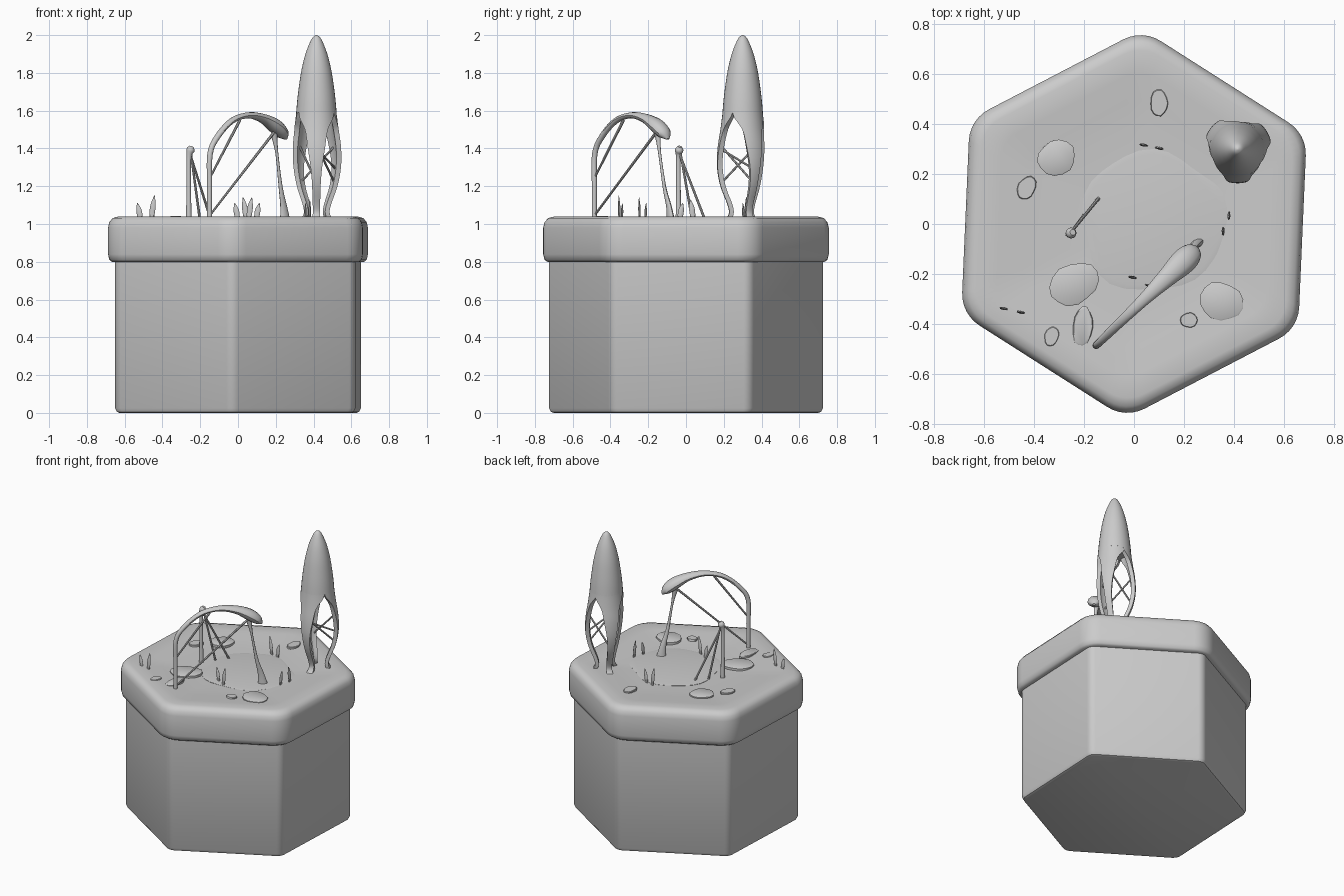
import bpy, math
from math import sin, cos, pi, radians
from mathutils import Vector

old = bpy.data.objects.get("Cube")
if old:
    bpy.data.objects.remove(old, do_unlink=True)

grey = bpy.data.materials.new("plain_grey")
grey.use_nodes = True
grey.diffuse_color = (0.6, 0.6, 0.6, 1)
grey.node_tree.nodes["Principled BSDF"].inputs["Base Color"].default_value = (0.6, 0.6, 0.6, 1)


def loft(name, rings, angle=35):
    """Skin a list of closed rings and cap both ends."""
    n = len(rings[0])
    verts = [tuple(p) for ring in rings for p in ring]
    faces = [tuple(range(n))[::-1], tuple(range(len(verts) - n, len(verts)))]
    for i in range(len(rings) - 1):
        a, b = i * n, i * n + n
        faces += [(a + j, a + (j + 1) % n, b + (j + 1) % n, b + j) for j in range(n)]
    mesh = bpy.data.meshes.new(name)
    mesh.from_pydata(verts, [], faces)
    mesh.materials.append(grey)
    mesh.shade_smooth()
    mesh.set_sharp_from_angle(angle=radians(angle))
    ob = bpy.data.objects.new(name, mesh)
    bpy.context.collection.objects.link(ob)
    return ob


def smooth_path(points, steps=5):
    """Spline through tuples of any length."""
    pts = [points[0]] + list(points) + [points[-1]]
    out = []
    for p0, p1, p2, p3 in zip(pts, pts[1:], pts[2:], pts[3:]):
        for k in range(steps):
            t = k / steps
            out.append(tuple(
                b + 0.5 * t * (c - a + t * (2 * a - 5 * b + 4 * c - d + t * (3 * (b - c) + d - a)))
                for a, b, c, d in zip(p0, p1, p2, p3)))
    return out + [points[-1]]


def tube(name, points, side, steps=5, sides=12):
    """Points hold x, y, z, radius across and radius along the side vector."""
    path = smooth_path(points, steps)
    pos = [Vector(p[:3]) for p in path]
    rings = []
    for i, p in enumerate(path):
        tangent = (pos[min(i + 1, len(pos) - 1)] - pos[max(i - 1, 0)]).normalized()
        lateral = (side - tangent * side.dot(tangent)).normalized()
        up = lateral.cross(tangent)
        rings.append([pos[i] + up * (p[3] * cos(2 * pi * j / sides))
                      + lateral * (p[4] * sin(2 * pi * j / sides)) for j in range(sides)])
    return loft(name, rings)


def strut(name, a, b, r0=0.006, r1=0.006):
    return tube(name, [(*a, r0, r0), (*b, r1, r1)], Vector((0.6, -0.75, 0.1)), steps=1, sides=8)


# Hexagonal body and rounded lid
def hexagon(R, r, z, scale=1):
    ring = []
    for k in range(6):
        t = radians(27.5 + 60 * k)
        c = R - r / cos(pi / 6)
        for j in range(7):
            a = t + radians(10 * j - 30)
            ring.append((scale * (c * cos(t) + r * cos(a)), scale * (c * sin(t) + r * sin(a)), z))
    return ring


loft("planter_body", [hexagon(0.735, 0.06, z, s) for s, z in
                      [(0.965, 0), (0.985, 0.005), (1, 0.025), (1, 0.85)]])
lid_profile = [(0.9, 0.8), (0.97, 0.8), (0.99, 0.81), (1, 0.84), (1, 0.98), (0.99, 1.01),
               (0.965, 1.031), (0.92, 1.04), (0.8, 1.035), (0.65, 1.026), (0.5, 1.018), (0.1, 1.014)]
loft("planter_lid", [hexagon(0.78, 0.15, z, s) for s, z in lid_profile], 50)


# Flat irregular pond and stones
def blob(name, x, y, rx, ry, turn, z0, z1, wobble, sides):
    rings = []
    for s, z in [(1, z0), (1, z1 - 0.003), (0.93, z1)]:
        ring = []
        for j in range(sides):
            a = 2 * pi * j / sides
            k = s * (1 + wobble * sin(3 * a + x * 20) + wobble * sin(5 * a + y * 30))
            u, v = rx * k * cos(a), ry * k * sin(a)
            ring.append((x + u * cos(turn) - v * sin(turn), y + u * sin(turn) + v * cos(turn), z))
        rings.append(ring)
    return loft(name, rings)


blob("pond", 0.08, 0.01, 0.295, 0.28, 0, 1.0, 1.021, 0.04, 32)
stones = [(0.10, 0.485, 0.035, 0.055, 0), (-0.31, 0.265, 0.078, 0.07, 0.6),
          (-0.43, 0.145, 0.035, 0.05, -0.5), (-0.24, -0.24, 0.105, 0.08, 0.5),
          (-0.205, -0.41, 0.04, 0.08, -0.1), (-0.33, -0.45, 0.028, 0.04, -0.3),
          (0.22, -0.385, 0.035, 0.03, 0), (0.35, -0.31, 0.09, 0.075, -0.3)]
for i, (x, y, rx, ry, turn) in enumerate(stones):
    top = 1.028 + 0.03 * max(0, math.hypot(x, y) - 0.3)
    blob(f"stone_{i + 1}", x, y, rx, ry, turn, 1.0, top + 0.006, 0.03, 14)

# Grass blades in pairs
tufts = [(0.045, 0.315, 0.11), (0.095, 0.305, 0.08), (-0.515, -0.34, 0.08), (-0.46, -0.352, 0.12),
         (0.38, 0.04, 0.10), (0.357, -0.035, 0.08), (0.0, -0.215, 0.08), (0.055, -0.245, 0.11)]
for i, (x, y, h) in enumerate(tufts):
    along = Vector((0, 1, 0)) if x > 0.3 else Vector((1, -0.2, 0))
    lean = along * (0.018 if i % 2 else -0.018)
    tube(f"grass_blade_{i + 1}",
         [(x, y, 1.01, 0.005, 0.011), (x + lean.x / 2, y + lean.y / 2, 1.03 + h / 2, 0.006, 0.015),
          (x + lean.x, y + lean.y, 1.03 + h, 0.001, 0.002)], along, steps=4, sides=8)

# Tower: bullet dome
TX, TY = 0.415, 0.3
dome = smooth_path([(0.107, 1.59), (0.101, 1.66), (0.091, 1.74), (0.078, 1.82),
                    (0.058, 1.9), (0.035, 1.96), (0.018, 1.99), (0.002, 2.0)], 3)
loft("tower_dome", [[(TX + r * cos(2 * pi * j / 32), TY + r * sin(2 * pi * j / 32), z)
                     for j in range(32)] for r, z in dome])

# Tower: three curved legs, each given as height, radius, half angle, thickness
leg = smooth_path([(1.62, 0.104, 62, 0.03), (1.57, 0.109, 56, 0.03), (1.5, 0.118, 31, 0.028),
                   (1.4, 0.133, 20, 0.027), (1.3, 0.136, 13, 0.027), (1.2, 0.118, 11, 0.026),
                   (1.1, 0.08, 14, 0.025), (1.05, 0.075, 15, 0.025), (1.01, 0.11, 12, 0.035)], 4)
leg_angles = [30, 140, 270]
for i, mid in enumerate(leg_angles):
    rings = []
    for z, r, half, thick in leg:
        arc = [radians(mid + half * k / 5) for k in range(-5, 6)]
        outer = [(TX + r * cos(a), TY + r * sin(a), z) for a in arc]
        inner = [(TX + (r - thick) * cos(a), TY + (r - thick) * sin(a), z) for a in reversed(arc)]
        rings.append(outer + inner)
    loft(f"tower_leg_{i + 1}", rings[::-1], 60)


def on_leg(i, z, r):
    a = radians(leg_angles[i % 3])
    return (TX + r * cos(a), TY + r * sin(a), z)


for i in range(3):
    strut(f"tower_brace_{i + 1}", on_leg(i, 1.42, 0.12), on_leg(i + 1, 1.22, 0.11))
strut("tower_cross_brace", on_leg(2, 1.4, 0.12), on_leg(0, 1.29, 0.12))

# Leaning arch with a swollen head
PX, PY = -0.15, -0.485
ARCH = Vector((0.4, 0.385, 0))
ACROSS = Vector((0.69, -0.72, 0))


def arch_point(s, z):
    return (PX + ARCH.x * s, PY + ARCH.y * s, z)


arch = [(0, 1.01, 0.013, 0.013), (0, 1.2, 0.014, 0.014), (0.005, 1.37, 0.015, 0.015),
        (0.1, 1.46, 0.015, 0.017), (0.29, 1.545, 0.015, 0.02), (0.5, 1.575, 0.016, 0.026),
        (0.7, 1.56, 0.024, 0.038), (0.86, 1.52, 0.036, 0.05), (0.96, 1.48, 0.03, 0.042),
        (1.01, 1.45, 0.006, 0.01)]
tube("arch_rib", [(*arch_point(s, z), a, b) for s, z, a, b in arch], ACROSS)
strut("arch_long_brace", arch_point(0.01, 1.05), arch_point(0.86, 1.49), 0.006, 0.008)
strut("arch_short_brace", arch_point(0.01, 1.25), arch_point(0.4, 1.55), 0.006, 0.008)
foot = [(0.19, -0.15, 1.48, 0.016, 0.02), (0.205, -0.14, 1.38, 0.008, 0.008),
        (0.225, -0.115, 1.2, 0.009, 0.011), (0.242, -0.09, 1.09, 0.013, 0.02),
        (0.25, -0.08, 1.01, 0.018, 0.032)]
tube("arch_foot", foot, Vector((0.8, 0.5, 0)))

# Small post with two slanted stays
post = [(-0.26, -0.04, 1.01, 0.015, 0.015), (-0.261, -0.04, 1.2, 0.012, 0.012),
        (-0.26, -0.04, 1.35, 0.013, 0.013), (-0.252, -0.036, 1.39, 0.022, 0.022),
        (-0.245, -0.033, 1.41, 0.012, 0.012)]
tube("small_post", post, Vector((1, 0, 0)))
strut("post_stay_inner", (-0.25, -0.03, 1.38), (-0.2, 0.035, 1.01), 0.006, 0.007)
strut("post_stay_outer", (-0.25, -0.03, 1.36), (-0.14, 0.105, 1.01), 0.006, 0.007)
